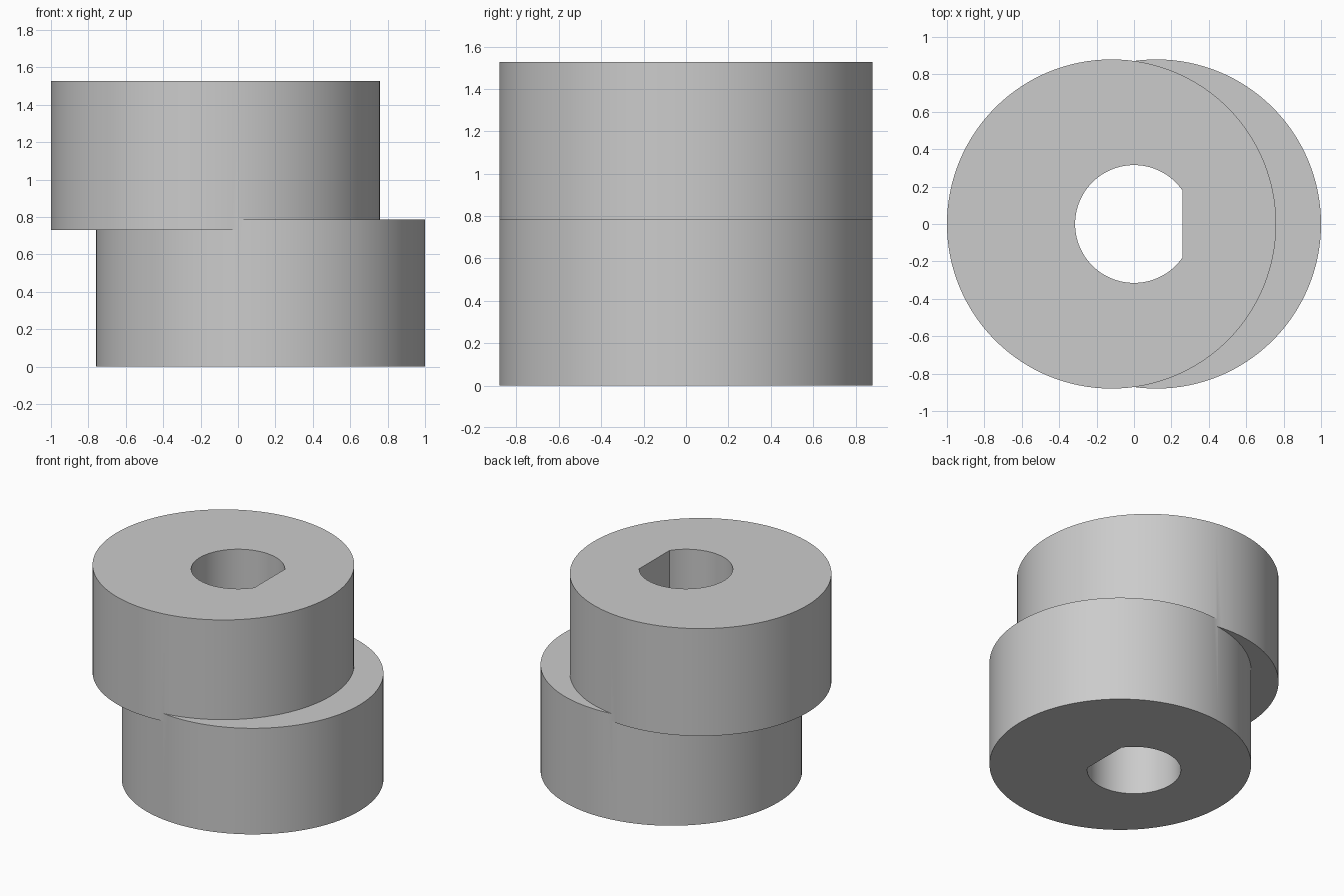
import bpy
import bmesh
import math

RADIUS, OFFSET = 0.88, 0.12
BORE_RADIUS, FLAT_X = 0.315, 0.26

cube = bpy.data.objects.get("Cube")
if cube:
    bpy.data.objects.remove(cube, do_unlink=True)

grey = bpy.data.materials.new("plain grey")
grey.use_nodes = True
colour = (0.6, 0.6, 0.6, 1)
grey.diffuse_color = colour
grey.node_tree.nodes["Principled BSDF"].inputs["Base Color"].default_value = colour


def prism(name, outline, bottom, top):
    """Extrude a flat outline from bottom to top."""
    bm = bmesh.new()
    face = bm.faces.new([bm.verts.new((x, y, bottom)) for x, y in outline])
    side = bmesh.ops.extrude_face_region(bm, geom=[face])["geom"]
    verts = [v for v in side if isinstance(v, bmesh.types.BMVert)]
    bmesh.ops.translate(bm, verts=verts, vec=(0, 0, top - bottom))
    bmesh.ops.recalc_face_normals(bm, faces=bm.faces)
    mesh = bpy.data.meshes.new(name)
    bm.to_mesh(mesh)
    bm.free()
    mesh.materials.append(grey)
    obj = bpy.data.objects.new(name, mesh)
    bpy.context.collection.objects.link(obj)
    return obj


def arc(radius, start, end, count, cx=0):
    step = (end - start) / count
    return [(cx + radius * math.cos(start + i * step),
             radius * math.sin(start + i * step)) for i in range(count + 1)]


def combine(target, tool, operation):
    mod = target.modifiers.new(operation.lower(), "BOOLEAN")
    mod.operation, mod.object, mod.solver = operation, tool, "EXACT"
    bpy.ops.object.modifier_apply(modifier=mod.name)
    bpy.data.objects.remove(tool, do_unlink=True)


# Two overlapping discs, offset to opposite sides of the shaft
circle = 2 * math.pi
lower = prism("double_eccentric", arc(RADIUS, 0, circle, 128, OFFSET)[:-1], 0, 0.787)
upper = prism("upper_disc", arc(RADIUS, 0, circle, 128, -OFFSET)[:-1], 0.73, 1.527)

# D-shaped shaft bore with its flat on the left
a = math.acos(FLAT_X / BORE_RADIUS)
bore = prism("bore_cutter", arc(BORE_RADIUS, a, circle - a, 80), -0.2, 1.8)
bore.hide_render = True

bpy.ops.object.select_all(action="DESELECT")
bpy.context.view_layer.objects.active = lower
lower.select_set(True)
combine(lower, upper, "UNION")
combine(lower, bore, "DIFFERENCE")
bpy.ops.object.shade_smooth_by_angle(angle=math.radians(30))
